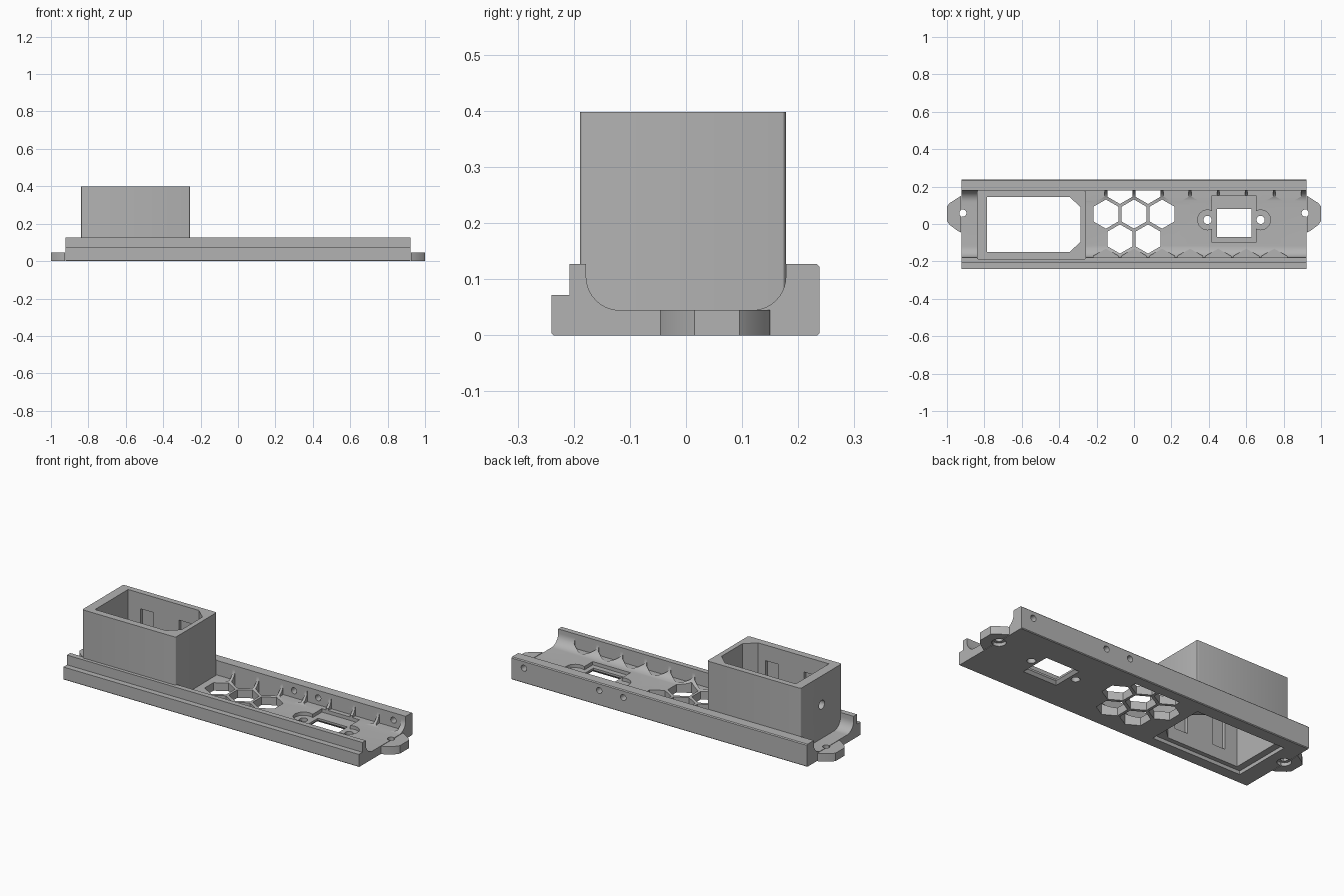
import bpy, bmesh, math
from mathutils import Vector

old = bpy.data.objects.get("Cube")
if old:
    bpy.data.objects.remove(old, do_unlink=True)

grey = bpy.data.materials.new("matte grey")
grey.use_nodes = True
colour = (0.45, 0.45, 0.45, 1)
grey.diffuse_color = colour
grey.node_tree.nodes["Principled BSDF"].inputs["Base Color"].default_value = colour

FLOOR, RAIL_TOP, WALL, END = 0.045, 0.127, 0.178, 0.922


def prism(name, points, lo, hi, axis="z", grow=0.0):
    """Extrude a closed outline along an axis; grow scales the low end outwards."""
    place = {"z": lambda a, b, c: (a, b, c),
             "x": lambda a, b, c: (c, a, b),
             "y": lambda a, b, c: (a, c, b)}[axis]
    mid_a = sum(p[0] for p in points) / len(points)
    mid_b = sum(p[1] for p in points) / len(points)
    bm = bmesh.new()
    low = [bm.verts.new(place(a + math.copysign(grow, a - mid_a), b + math.copysign(grow, b - mid_b), lo))
           for a, b in points]
    high = [bm.verts.new(place(a, b, hi)) for a, b in points]
    bm.faces.new(low)
    bm.faces.new(high)
    for i in range(len(points)):
        j = (i + 1) % len(points)
        bm.faces.new((low[i], low[j], high[j], high[i]))
    bmesh.ops.recalc_face_normals(bm, faces=bm.faces)
    mesh = bpy.data.meshes.new(name)
    bm.to_mesh(mesh)
    bm.free()
    mesh.materials.append(grey)
    obj = bpy.data.objects.new(name, mesh)
    bpy.context.collection.objects.link(obj)
    return obj


def rect(x0, x1, y0, y1):
    return [(x0, y0), (x1, y0), (x1, y1), (x0, y1)]


def circle(a, b, r, n=24):
    return [(a + r * math.cos(math.tau * i / n), b + r * math.sin(math.tau * i / n)) for i in range(n)]


def hexagon(x, y, r=0.078):
    """Pointed hexagon that stops at the inner faces of the rails."""
    pts = []
    for i in range(6):
        a = math.radians(30 + 60 * i)
        p = (round(x + r * math.cos(a), 5), round(max(-WALL, min(WALL, y + r * math.sin(a))), 5))
        if p not in pts:
            pts.append(p)
    return pts


def modify(obj, kind, **settings):
    mod = obj.modifiers.new(kind.lower(), kind)
    for key, value in settings.items():
        setattr(mod, key, value)
    bpy.context.view_layer.update()
    mesh = bpy.data.meshes.new_from_object(obj.evaluated_get(bpy.context.evaluated_depsgraph_get()))
    obj.modifiers.clear()
    obj.data = mesh


def cut(obj, points, lo, hi, axis="z", grow=0.0):
    cutter = prism("cutter", points, lo, hi, axis, grow)
    modify(obj, "BOOLEAN", operation="DIFFERENCE", solver="EXACT", object=cutter)
    bpy.data.objects.remove(cutter, do_unlink=True)


def finish(obj):
    bpy.ops.object.select_all(action="DESELECT")
    obj.select_set(True)
    bpy.context.view_layer.objects.active = obj
    bpy.ops.object.shade_smooth_by_angle(angle=math.radians(30))


# Channel base: flat floor, filleted inner walls, stepped front rail
def fillet(side, n=10):
    r = 0.06
    arc = [(side * (WALL - r + r * math.sin(t)), FLOOR + r - r * math.cos(t))
           for t in (math.pi / 2 * i / n for i in range(n + 1))]
    return arc if side > 0 else arc[::-1]


profile = [(-0.236, 0), (0.234, 0), (0.238, 0.004), (0.238, 0.122), (0.233, RAIL_TOP), (WALL, RAIL_TOP)]
profile += fillet(1)[::-1] + fillet(-1)[::-1]
profile += [(-WALL, RAIL_TOP), (-0.208, RAIL_TOP), (-0.208, 0.072), (-0.24, 0.072), (-0.24, 0.004)]
base = prism("channel_base", profile, -END, END, "x")

# Hexagonal scoops cut into both fillets, down to the floor
for i in range(7):
    cut(base, hexagon(-0.15 + 0.15 * i, -0.21), FLOOR + 0.0005, 0.2)
for i in range(8):
    cut(base, hexagon(-0.225 + 0.15 * i, 0.185), FLOOR + 0.0005, 0.2)

# Honeycomb vents through the floor
for row, (y, xs) in enumerate([(-0.08, (-0.075, 0.075)), (0.053, (-0.15, 0, 0.15)), (0.185, (-0.075, 0.075))]):
    for x in xs:
        cut(base, hexagon(x, y), -0.1, 0.1)

# Socket opening with a sunken seat, screw ears and a flared underside
SX, SY = 0.535, 0.022
cut(base, rect(0.417, 0.652, -0.1, 0.152), 0.026, 0.1)
for x in (SX - 0.142, SX + 0.142):
    cut(base, circle(x, SY, 0.053), 0.026, 0.1)
    cut(base, circle(x, SY, 0.022), -0.1, 0.1)
cut(base, rect(0.443, 0.627, -0.07, 0.08), -0.1, 0.1)
cut(base, rect(0.443, 0.627, -0.07, 0.08), -0.001, 0.015, "z", 0.014)

# Screw holes through the back rail
for x in (0.225, 0.375, 0.845):
    cut(base, circle(x, 0.085, 0.017), 0.1, 0.3, "y")

# Opening under the housing, with a shallow flange recess below
opening = [(-0.787, -0.15), (-0.345, -0.15), (-0.285, -0.095), (-0.285, 0.09), (-0.345, 0.145), (-0.787, 0.145)]
cut(base, opening, -0.1, 0.3)
cut(base, rect(-0.825, -0.268, -0.175, 0.165), -0.1, 0.02)

# Tall housing with chamfered cavity
housing = prism("socket_housing", rect(-0.84, -0.257, -0.189, WALL), FLOOR - 0.01, 0.398)
bm = bmesh.new()
bm.from_mesh(housing.data)
upright = [e for e in bm.edges if abs(e.verts[0].co.z - e.verts[1].co.z) > 0.1]
bmesh.ops.bevel(bm, geom=upright, offset=0.008, segments=3, affect="EDGES", profile=0.5)
bm.to_mesh(housing.data)
bm.free()
cut(housing, opening, -0.1, 0.6)

# Clip recesses in the long inner walls and a cable hole in the end wall
for x in (-0.67, -0.43):
    cut(housing, rect(x - 0.04, x + 0.04, -0.17, 0.162), 0.09, 0.31)
cut(housing, circle(-0.01, 0.235, 0.025), -1, -0.7, "x")

# Mounting ears at both ends, each with a screw hole
ear = [(0.86, -0.05), (0.925, -0.045), (0.945, -0.035), (0.985, -0.005), (1, 0.015), (1, 0.095),
       (0.985, 0.112), (0.945, 0.138), (0.925, 0.15), (0.86, 0.155)]
for side, name in ((1, "left_mounting_ear"), (-1, "right_mounting_ear")):
    hole = circle(side * 0.915, 0.058, 0.019)
    sink = circle(side * 0.915, 0.058, 0.036)
    cut(base, hole, -0.1, 0.1)
    cut(base, sink, -0.1, 0.018)
    tab = prism(name, [(side * max(x, END), y) for x, y in ear[1:-1]], 0, FLOOR)
    cut(tab, hole, -0.1, 0.1)
    cut(tab, sink, -0.1, 0.018)
    finish(tab)

finish(base)
finish(housing)
